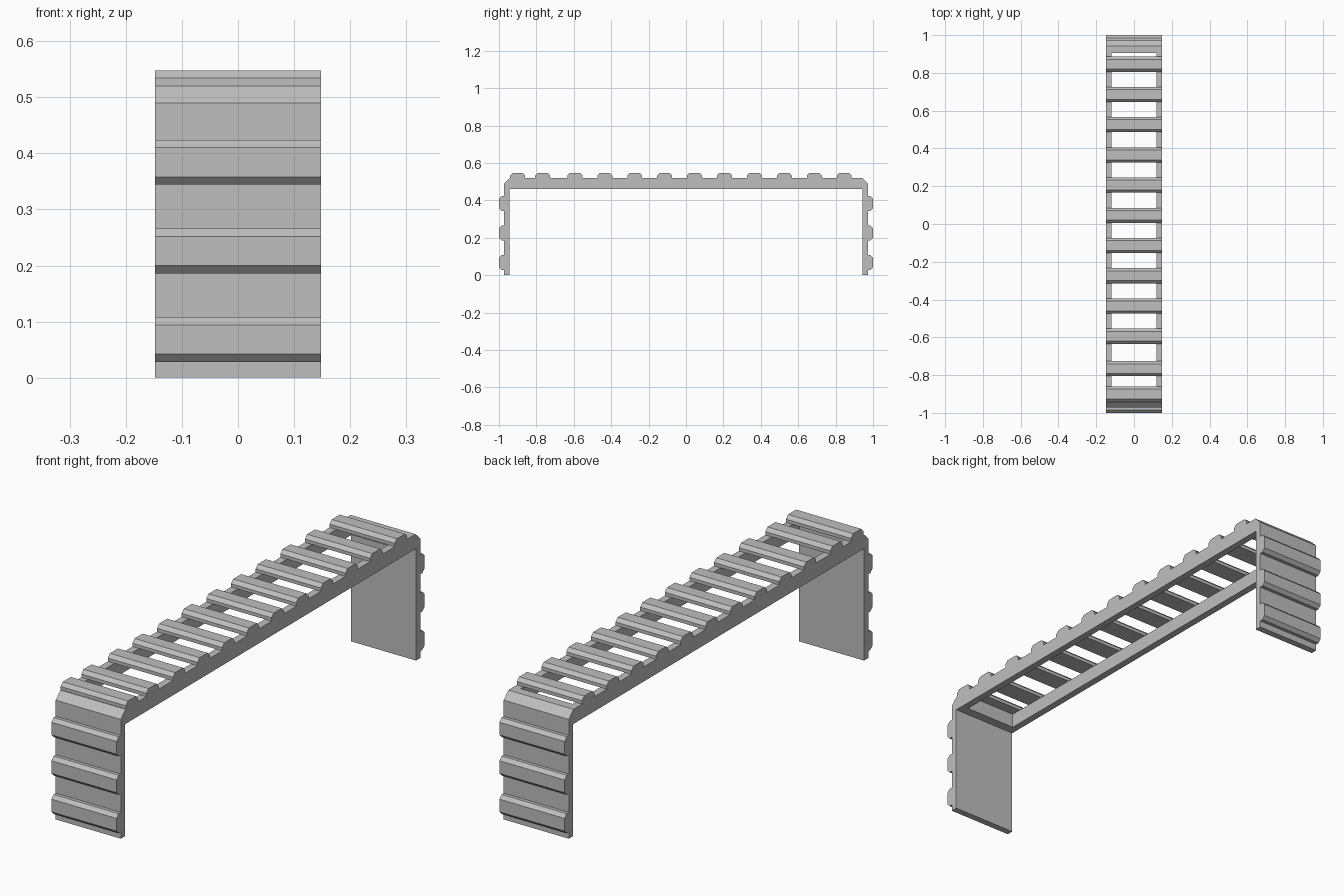
import bpy
import bmesh
from mathutils import Vector

cube = bpy.data.objects.get("Cube")
if cube:
    bpy.data.objects.remove(cube, do_unlink=True)

grey = bpy.data.materials.new("plain_grey")
grey.use_nodes = True
GREY = (0.52, 0.52, 0.52, 1)
grey.diffuse_color = GREY
grey.node_tree.nodes["Principled BSDF"].inputs["Base Color"].default_value = GREY

HALF = 0.148    # half width
DECK = 0.52     # top of the frame
WALL = 0.972    # outer face of the legs
RIDGE = 0.08    # ridge width
RISE = 0.028    # ridge height
CHAMFER = 0.014


def extrude_x(name, profile, x0=-HALF, x1=HALF):
    """Solid from a (y, z) profile, swept along x."""
    bm = bmesh.new()
    face = bm.faces.new([bm.verts.new((x0, y, z)) for y, z in profile])
    swept = bmesh.ops.extrude_face_region(bm, geom=[face])["geom"]
    bmesh.ops.translate(bm, vec=Vector((x1 - x0, 0, 0)),
                        verts=[v for v in swept if isinstance(v, bmesh.types.BMVert)])
    bmesh.ops.recalc_face_normals(bm, faces=bm.faces)
    mesh = bpy.data.meshes.new(name)
    bm.to_mesh(mesh)
    bm.free()
    mesh.materials.append(grey)
    obj = bpy.data.objects.new(name, mesh)
    bpy.context.scene.collection.objects.link(obj)
    return obj


# Chamfered ridge section as (along, out) pairs
ridge = [(0, 0), (0, RISE - CHAMFER), (CHAMFER, RISE),
         (RIDGE - CHAMFER, RISE), (RIDGE, RISE - CHAMFER), (RIDGE, 0)]

# Side rails of the ladder deck
for side, x0, x1 in (("right", -HALF, -0.118), ("left", 0.118, HALF)):
    extrude_x(side + "_rail", [(-0.905, 0.46), (0.905, 0.46),
                               (0.905, DECK), (-0.905, DECK)], x0, x1)

# Legs with bevelled corner blocks, and the ridges on their outer faces
for end, s in (("front", -1), ("back", 1)):
    leg = [(WALL, 0), (WALL, 0.49), (0.942, DECK), (0.905, DECK),
           (0.905, 0.46), (0.944, 0.46), (0.944, 0)]
    extrude_x(end + "_leg", [(s * y, z) for y, z in leg])
    for i in range(3):
        base = 0.028 + 0.158 * i
        extrude_x(f"{end}_leg_ridge_{i + 1}",
                  [(s * (WALL + out), base + along) for along, out in ridge])

# Deck rungs: even spacing, with a closer pair at the front
starts = [0.806 - 0.16 * i for i in range(10)] + [-0.806, -0.94]
for i, start in enumerate(starts):
    extrude_x(f"rung_{i + 1}", [(start + along, DECK + out) for along, out in ridge])
